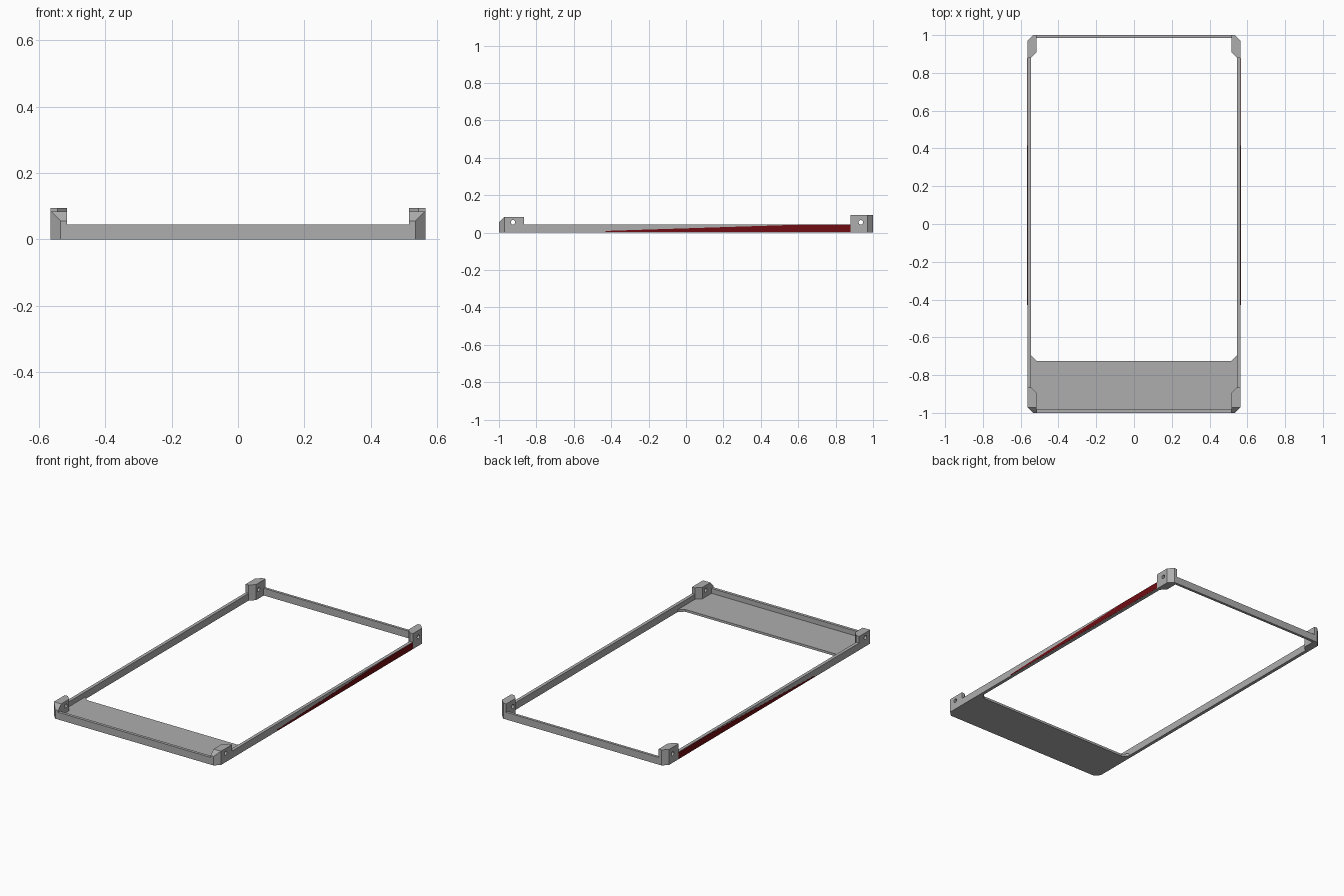
import bpy, bmesh, math
from mathutils import Vector, Matrix

if "Cube" in bpy.data.objects:
    bpy.data.objects.remove(bpy.data.objects["Cube"])


def material(name, rgb):
    m = bpy.data.materials.new(name)
    m.diffuse_color = (*rgb, 1)
    m.use_nodes = True
    m.node_tree.nodes["Principled BSDF"].inputs["Base Color"].default_value = m.diffuse_color
    return m


GREY = material("mid grey", (0.42, 0.42, 0.42))
RED = material("dark red", (0.16, 0.004, 0.006))


def finish(bm, name, mat):
    bmesh.ops.recalc_face_normals(bm, faces=bm.faces)
    me = bpy.data.meshes.new(name)
    bm.to_mesh(me)
    bm.free()
    me.materials.append(mat)
    ob = bpy.data.objects.new(name, me)
    bpy.context.collection.objects.link(ob)
    return ob


def extrude(points, offset):
    """Closed solid from a planar outline swept along offset."""
    bm = bmesh.new()
    face = bm.faces.new([bm.verts.new(p) for p in points])
    res = bmesh.ops.extrude_face_region(bm, geom=[face], use_keep_orig=True)
    verts = [g for g in res["geom"] if isinstance(g, bmesh.types.BMVert)]
    bmesh.ops.translate(bm, verts=verts, vec=Vector(offset))
    return bm


def prism(name, outline, z0, z1, mat=GREY):
    return finish(extrude([(x, y, z0) for x, y in outline], (0, 0, z1 - z0)), name, mat)


def box(name, x0, x1, y0, y1, z0, z1):
    return prism(name, [(x0, y0), (x1, y0), (x1, y1), (x0, y1)], z0, z1)


def corner_post(name, s, outline, height, hole_y, sloped):
    bm = extrude([(s * x, y, 0) for x, y in outline], (0, 0, height))
    if sloped:
        # bevelled upper front edge
        cut = bmesh.ops.bisect_plane(
            bm, geom=bm.verts[:] + bm.edges[:] + bm.faces[:],
            plane_co=(0, -1, 0.055), plane_no=(0, -1, 1), clear_outer=True)
        edges = [e for e in cut["geom_cut"] if isinstance(e, bmesh.types.BMEdge)]
        bmesh.ops.holes_fill(bm, edges=edges)
    post = finish(bm, name, GREY)
    # screw hole running sideways through the post
    bm = bmesh.new()
    bmesh.ops.create_cone(
        bm, cap_ends=True, segments=20, radius1=0.012, radius2=0.012, depth=0.2,
        matrix=Matrix.Translation((s * 0.54, hole_y, 0.055)) @ Matrix.Rotation(math.pi / 2, 4, "Y"))
    cutter = finish(bm, "hole_cutter", GREY)
    cutter.hide_render = True
    mod = post.modifiers.new("hole", "BOOLEAN")
    mod.operation, mod.solver, mod.object = "DIFFERENCE", "EXACT", cutter
    bpy.context.view_layer.objects.active = post
    bpy.ops.object.modifier_apply(modifier=mod.name)
    bpy.data.objects.remove(cutter)


# end rails
box("front_rail", -0.515, 0.515, -1.0, -0.982, 0, 0.044)
box("back_rail", -0.515, 0.515, 0.984, 1.0, 0, 0.044)

# floor plate at the front, with small gussets at its rear corners
half = [(0.545, -0.97), (0.545, -0.695), (0.515, -0.725)]
prism("floor_plate", half + [(-x, y) for x, y in reversed(half)]
      + [(-0.53, -0.985), (0.53, -0.985)], 0, 0.014)

front_outline = [(0.515, -1), (0.535, -1), (0.565, -0.97), (0.565, -0.865),
                 (0.545, -0.865), (0.515, -0.895)]
back_outline = [(0.515, 1), (0.535, 1), (0.565, 0.97), (0.565, 0.88),
                (0.545, 0.88), (0.515, 0.91)]
# red wedge outline on the outer side: (y, z)
wedge = [(-0.43, 0.003), (0.88, 0.003), (0.88, 0.042), (0.6, 0.042), (-0.43, 0.009)]

for s, side in ((1, "right"), (-1, "left")):
    xs = sorted((s * 0.545, s * 0.565))
    box(side + "_rail", *xs, -0.865, 0.88, 0, 0.044)
    corner_post(side + "_front_post", s, front_outline, 0.084, -0.925, True)
    corner_post(side + "_back_post", s, back_outline, 0.095, 0.935, False)
    finish(extrude([(s * 0.5645, y, z) for y, z in wedge], (s * 0.0015, 0, 0)),
           side + "_red_wedge", RED)
